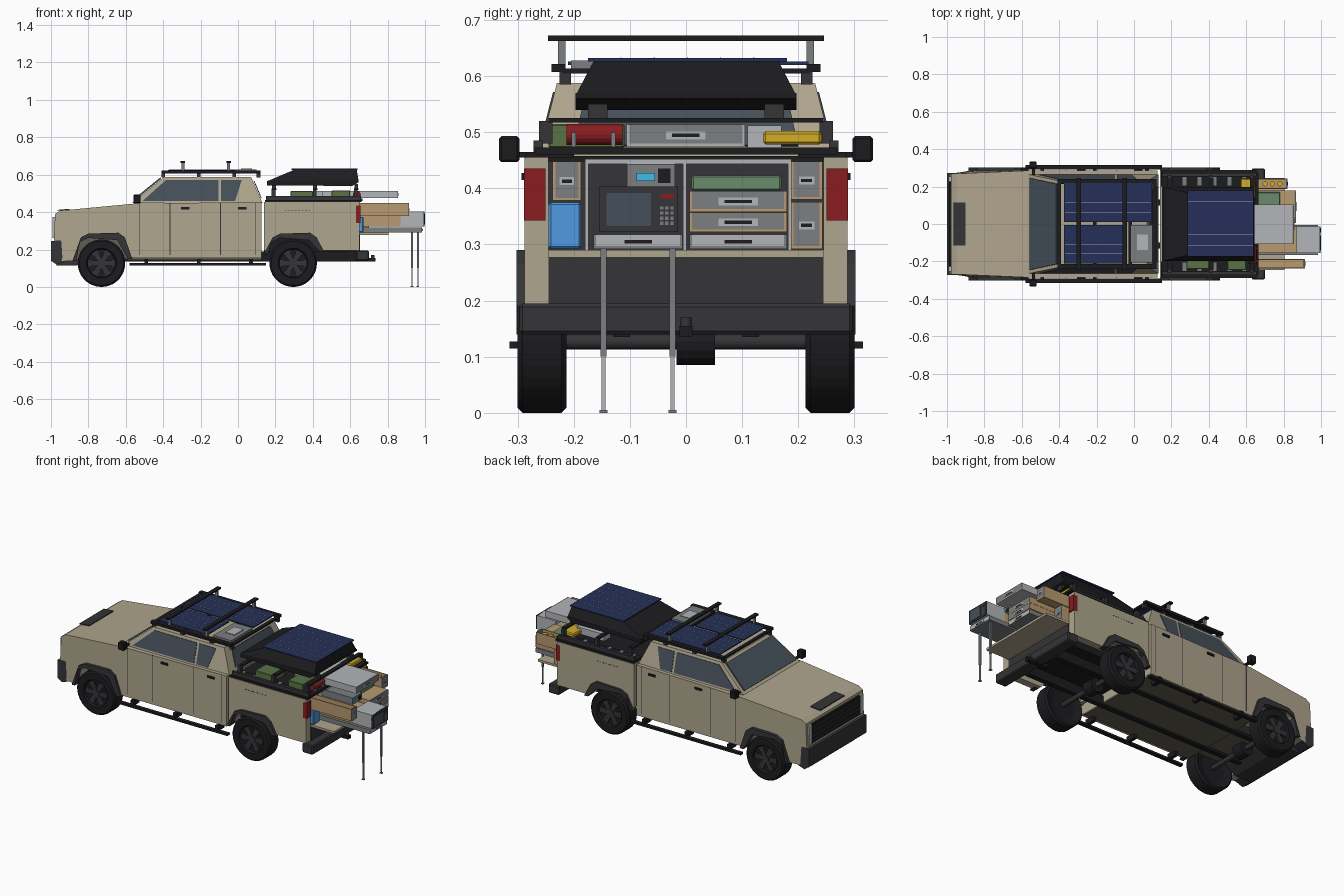
import bpy, bmesh, math
from mathutils import Vector, Matrix

if "Cube" in bpy.data.objects:
    bpy.data.objects.remove(bpy.data.objects["Cube"])

def mat(name, c):
    m = bpy.data.materials.new(name)
    m.diffuse_color = (*c, 1)
    m.use_nodes = True
    m.node_tree.nodes["Principled BSDF"].inputs["Base Color"].default_value = m.diffuse_color
    return m
TAN = mat("tan", (.43, .38, .27)); BLACK = mat("black", (.012, .012, .014)); DARK = mat("dark", (.035, .035, .04))
GLASS = mat("glass", (.06, .08, .10)); SOLAR = mat("solar", (.018, .03, .10)); LINE = mat("line", (.35, .4, .5))
GREY = mat("grey", (.20, .21, .22)); LIGHT = mat("light", (.45, .46, .48)); WOOD = mat("wood", (.48, .32, .16))
RED = mat("red", (.25, .012, .015)); BLUE = mat("blue", (.08, .32, .75)); GREEN = mat("green", (.10, .17, .06))
YELLOW = mat("yellow", (.65, .42, .02)); CYAN = mat("cyan", (.05, .5, .8)); OLIVE = mat("olive", (.12, .11, .08))
SAGE = mat("sage", (.14, .26, .15))

def finish(name, bm, m, bevel=0):
    bmesh.ops.recalc_face_normals(bm, faces=bm.faces)
    if bevel:
        bmesh.ops.bevel(bm, geom=bm.edges[:], offset=bevel, segments=1, affect='EDGES')
    me = bpy.data.meshes.new(name)
    bm.to_mesh(me); bm.free()
    me.materials.append(m)
    ob = bpy.data.objects.new(name, me)
    bpy.context.collection.objects.link(ob)
    return ob

def slab(name, pts, vec, m, bevel=0):
    """Polygon in space extruded along a vector."""
    bm = bmesh.new()
    f = bm.faces.new([bm.verts.new(p) for p in pts])
    r = bmesh.ops.extrude_face_region(bm, geom=[f])
    bmesh.ops.translate(bm, vec=Vector(vec), verts=[v for v in r['geom'] if isinstance(v, bmesh.types.BMVert)])
    return finish(name, bm, m, bevel)

def prism(name, xz, y0, y1, m, bevel=0):
    return slab(name, [(x, y0, z) for x, z in xz], (0, y1 - y0, 0), m, bevel)

def box(name, x0, x1, y0, y1, z0, z1, m, bevel=0):
    return prism(name, [(x0, z0), (x1, z0), (x1, z1), (x0, z1)], y0, y1, m, bevel)

def pair(name, x0, x1, y0, y1, z0, z1, m, bevel=0):
    box(name + "_left", x0, x1, y0, y1, z0, z1, m, bevel)
    box(name + "_right", x0, x1, -y1, -y0, z0, z1, m, bevel)

def cyl(name, p, q, r, m, n=16):
    bm = bmesh.new()
    p, q = Vector(p), Vector(q)
    d = q - p
    bmesh.ops.create_cone(bm, cap_ends=True, segments=n, radius1=r, radius2=r, depth=d.length,
        matrix=Matrix.Translation((p + q) / 2) @ d.to_track_quat('Z', 'Y').to_matrix().to_4x4())
    return finish(name, bm, m)

def frustum(name, b, t, m):
    """b and t: x0, x1, half width, z of the base and the top."""
    bm = bmesh.new()
    v = [bm.verts.new(p) for x0, x1, y, z in (b, t) for p in ((x0, -y, z), (x1, -y, z), (x1, y, z), (x0, y, z))]
    for f in [(0, 1, 2, 3), (4, 5, 6, 7)] + [(i, (i + 1) % 4, (i + 1) % 4 + 4, i + 4) for i in range(4)]:
        bm.faces.new([v[i] for i in f])
    return finish(name, bm, m)

# cab lower body with notched wheel openings and a narrowed nose
cab = prism("cab_body", [(-.985, .24), (-.978, .39), (-.95, .408), (-.56, .445), (.125, .455), (.125, .155), (-.59, .155),
    (-.645, .25), (-.80, .262), (-.845, .24), (-.87, .14), (-.96, .14)], -.286, .286, TAN)
for v in cab.data.vertices:
    if v.co.x < -.94: v.co.y *= .94
box("front_inner_body", -.90, -.56, -.19, .19, .15, .30, OLIVE)
box("cab_floor", -.59, .125, -.26, .26, .145, .16, OLIVE)
frustum("cabin", (-.565, .13, .265, .45), (-.395, .07, .23, .588), TAN)

# windows lying on the sloped cabin sides
def side_y(z): return .265 - (z - .45) * .254
for s in (-1, 1):
    for n, pts in (("front_window", [(-.51, .46), (-.105, .46), (-.105, .572), (-.385, .572)]),
                   ("rear_window", [(-.09, .46), (-.015, .46), (.02, .572), (-.09, .572)])):
        slab(n, [(x, s * (side_y(z) - .002), z) for x, z in pts], (0, s * .005, 0), GLASS)
    for x in (-.53, -.365, -.095, .09):
        box("door_seam", x, x + .003, s * .2865 - .001, s * .2865 + .001, .17, .45, DARK)
    for x in (-.305, 0):
        box("door_handle", x, x + .045, s * .289 - .004, s * .289 + .004, .415, .427, BLACK)
    box("mirror_arm", -.545, -.53, s * .285 - .03, s * .285 + .03, .455, .465, BLACK)
    box("mirror", -.56, -.52, s * .315 - .018, s * .315 + .018, .447, .493, BLACK, .004)
    # side steps
    box("side_step", -.58, .15, s * .303 - .012, s * .303 + .012, .115, .127, BLACK)
    for x in (-.5, -.22, .06):
        box("step_bracket", x, x + .02, s * .27 - .03, s * .27 + .03, .12, .15, BLACK)
slab("windshield", [(-.553, -.245, .463), (-.553, .245, .463), (-.41, .215, .579), (-.41, -.215, .579)], (-.006, 0, .006), GLASS)
slab("back_glass", [(.122, -.2, .475), (.122, .2, .475), (.084, .18, .565), (.084, -.18, .565)], (.004, 0, .002), GLASS)

# nose: vent, grille, headlights, bumper, skid plate
slab("hood_vent", [(-.965, -.115, .407), (-.90, -.115, .413), (-.90, .115, .413), (-.965, .115, .407)], (0, 0, .005), DARK)
box("grille", -.99, -.97, -.225, .225, .262, .375, BLACK)
for i in range(4):
    box("grille_bar", -.993, -.985, -.22, .22, .277 + i * .026, .283 + i * .026, DARK)
pair("headlight", -.991, -.97, .228, .255, .262, .375, LIGHT)
prism("front_bumper", [(-1, .245), (-.94, .25), (-.89, .2), (-.89, .15), (-.97, .12), (-1, .14)], -.272, .272, DARK)
prism("skid_plate", [(-.97, .115), (-.86, .115), (-.80, .15), (-.97, .15)], -.2, .2, DARK)

# wheels, flares and axles
def wheel(name, cx, s):
    bm = bmesh.new()
    prof = [(0, .225), (.075, .225), (.118, .213), (.127, .222), (.127, .291), (.118, .30), (.08, .30), (.074, .285), (0, .28)]
    vs = [bm.verts.new((cx + r, s * y, .127)) for r, y in prof]
    es = [bm.edges.new(e) for e in zip(vs, vs[1:])]
    bmesh.ops.spin(bm, geom=vs + es, cent=(cx, 0, .127), axis=(0, 1, 0), angle=2 * math.pi, steps=36)
    bmesh.ops.remove_doubles(bm, verts=bm.verts, dist=1e-4)
    finish(name, bm, BLACK)
    for i in range(6):
        a = i * math.pi / 3
        d, t = Vector((math.cos(a), 0, math.sin(a))), Vector((-math.sin(a), 0, math.cos(a)))
        c = Vector((cx, s * .28, .127))
        slab(name + "_spoke", [c + d * .015 - t * .012, c + d * .072 - t * .018, c + d * .072 + t * .018, c + d * .015 + t * .012],
             (0, s * .012, 0), DARK)
    cyl(name + "_hub", (cx, s * .27, .127), (cx, s * .297, .127), .022, DARK)

flare = [(-.885, .14), (-.84, .265), (-.80, .285), (-.64, .29), (-.605, .265), (-.565, .15), (-.59, .15), (-.645, .25),
         (-.80, .262), (-.845, .24), (-.865, .14)]
for n, cx in (("front", -.73), ("rear", .295)):
    for s in (-1, 1):
        wheel(n + "_wheel", cx, s)
        prism(n + "_flare", [(x + cx + .73, z if z > .2 else z + .04 * (cx > 0)) for x, z in flare], s * .265, s * .302, DARK)
    cyl(n + "_axle", (cx, -.23, .127), (cx, .23, .127), .014, DARK)
    cyl(n + "_differential", (cx, -.017, .127), (cx, .052, .127), .042, BLACK)

# cargo bed
side = [(.14, .455), (.65, .455), (.65, .195), (.43, .195), (.38, .25), (.225, .262), (.18, .24), (.16, .195), (.14, .195)]
for s in (-1, 1):
    prism("bed_side", side, s * .245, s * .288, TAN)
    for i in range(8):
        box("bed_side_slot", .25 + i * .018, .26 + i * .018, s * .288 - .001, s * .288 + .001, .408, .411, DARK)
pair("tail_light", .63, .656, .25, .289, .343, .435, RED)
box("bed_front", .14, .16, -.25, .25, .2, .455, TAN)
box("bed_underbody", .14, .645, -.2, .2, .19, .28, BLACK)
box("rear_panel", .60, .652, -.245, .245, .195, .283, DARK)
box("tailgate", .65, .805, -.245, .245, .277, .29, TAN)
box("rear_bumper", .63, .70, -.297, .297, .14, .195, DARK, .006)
box("hitch_receiver", .60, .735, -.012, .012, .135, .155, BLACK)
cyl("hitch_ball", (.72, 0, .15), (.72, 0, .17), .01, DARK)
box("chassis_rail_left", -.85, .63, .10, .13, .135, .19, BLACK)
box("chassis_rail_right", -.85, .63, -.13, -.10, .135, .19, BLACK)

# bed cover and rack
box("bed_cover", .15, .64, -.245, .245, .448, .458, BLACK)
pair("bed_rail", .145, .66, .20, .285, .455, .465, BLACK)
pair("bed_rail_cap", .15, .655, .255, .272, .465, .485, DARK)
box("rear_rack_bar", .635, .665, -.27, .27, .46, .473, BLACK)
for i in range(6):
    pair("rail_slat", .18 + i * .08, .20 + i * .08, .205, .25, .465, .472, GREY)
for x in (.18, .40, .62):
    box("rack_crossbar", x, x + .025, -.245, .245, .517, .525, BLACK)
    pair("rack_post", x, x + .02, .238, .262, .48, .52, DARK)
    pair("tent_foot", x + .002, x + .022, .14, .175, .52, .55, DARK)

# hard shell tent with a solar lid
prism("tent_base", [(.155, .543), (.61, .54), (.645, .56), (.645, .57), (.155, .565)], -.197, .197, BLACK)
frustum("tent_shell", (.155, .645, .197, .565), (.30, .635, .165, .626), BLACK)

def solar(name, x0, x1, y0, y1, z, n):
    box(name, x0, x1, y0, y1, z - .006, z, SOLAR)
    for i in range(1, n):
        y = y0 + (y1 - y0) * i / n
        box(name + "_line", x0 + .005, x1 - .005, y - .001, y + .001, z, z + .001, LINE)
solar("tent_solar_panel", .285, .64, -.175, .18, .632, 6)

# roof rack
pair("roof_rail", -.41, .12, .215, .24, .607, .622, BLACK)
for x in (-.41, -.22, -.03, .10):
    box("roof_slat", x, x + .02, -.22, .22, .605, .614, BLACK)
    pair("roof_foot", x, x + .02, .205, .225, .585, .61, DARK)
solar("roof_solar_a", -.375, .095, .01, .218, .626, 4)
solar("roof_solar_b", -.375, -.055, -.21, -.005, .626, 4)
box("roof_case", -.02, .10, -.205, -.005, .61, .628, GREY)
box("roof_case_lid", .015, .075, -.14, -.055, .628, .632, LIGHT)
for x in (-.295, -.05):
    box("upper_bar", x - .012, x + .012, -.246, .246, .663, .672, BLACK)
    pair("upper_post", x - .008, x + .008, .215, .228, .615, .665, GREY)

# gear on the bed
cyl("extinguisher", (.635, -.213, .496), (.635, -.113, .496), .019, RED)
for y in (-.2, -.13):
    box("extinguisher_strap", .615, .657, y - .004, y + .004, .474, .50, GREY)
box("fuel_can", .57, .65, .137, .242, .478, .502, YELLOW, .005)
box("ammo_box", .28, .40, -.24, -.13, .472, .512, GREEN, .003)
box("ammo_box_rear", .50, .60, -.245, -.11, .472, .515, GREEN, .003)
box("grey_crate", .42, .60, .11, .17, .472, .512, LIGHT)

# sliding storage: drawers are open wooden trays with grey fronts
def drawer(name, x1, y0, y1, z0, z1, front=GREY, body=WOOD, x0=.3, lid=False):
    t = .005
    box(name + "_floor", x0, x1, y0, y1, z0, z0 + t, body)
    box(name + "_wall_a", x0, x1, y0, y0 + t, z0, z1, body)
    box(name + "_wall_b", x0, x1, y1 - t, y1, z0, z1, body)
    box(name + "_front", x1 - .008, x1, y0, y1, z0, z1, front)
    if lid: box(name + "_lid", x0, x1 - .006, y0, y1, z1 - t, z1, body)
    c, h, w = (y0 + y1) / 2, (z0 + z1) / 2, min(.035, (y1 - y0) * .25)
    box(name + "_pull", x1 - .001, x1 + .002, c - w, c + w, h - .007, h + .007, LIGHT)
    box(name + "_pull_slot", x1, x1 + .003, c - w * .7, c + w * .7, h - .003, h + .003, BLACK)

drawer("top_tray", .855, -.106, .105, .475, .514, GREY, LIGHT, .45, True)
drawer("slim_left", .915, -.238, -.187, .378, .448)
drawer("slim_right", .82, .187, .243, .38, .448)
drawer("slim_right_low", .70, .187, .243, .292, .376)
for x in (.70, .74, .78):
    cyl("jar", (x, .215, .39), (x, .215, .44), .014, YELLOW)
box("water_box", .35, .67, -.245, -.187, .292, .375, BLUE, .004)
drawer("drawer_upper", .865, .006, .18, .358, .395, lid=True)
drawer("drawer_lower", .865, .006, .18, .322, .357, lid=True)
drawer("slide_left", .985, -.165, -.006, .292, .318, LIGHT, GREY, .3, True)
drawer("slide_right", .865, .006, .18, .292, .318, LIGHT, GREY, .3, True)
box("green_case", .5, .78, .01, .17, .396, .423, SAGE, .003)
frame = [(-.18, -.174, .29), (.182, .188, .29), (-.005, .001, .29), (-.18, .188, .443)]
for y0, y1, z0 in frame:
    box("storage_frame", .2, .652, y0, y1, z0, .452, LIGHT)
box("storage_back", .30, .31, -.245, .245, .29, .45, DARK)

# microwave and control unit on the long slide
box("microwave", .87, .993, -.155, -.014, .322, .403, LIGHT)
box("microwave_front", .985, .998, -.155, -.014, .322, .403, DARK)
box("microwave_window", .997, 1, -.142, -.062, .333, .392, GLASS)
for i in range(12):
    y, z = -.046 + i % 3 * .009, .335 + i // 3 * .009
    box("microwave_key", .997, 1, y, y + .006, z, z + .006, GREY)
box("microwave_display", .997, 1, -.045, -.022, .382, .39, RED)
box("power_unit", .62, .83, -.105, -.02, .403, .443, GREY)
box("power_display", .828, .833, -.088, -.055, .413, .427, CYAN)
box("power_grille", .828, .832, -.05, -.028, .41, .435, BLACK)
box("slide_board", .35, .88, -.155, -.014, .322, .38, WOOD)

# support legs
for x, y in ((.93, -.147), (.962, -.024)):
    box("leg_upper", x - .005, x + .005, y - .005, y + .005, .10, .295, GREY)
    box("leg_lower", x - .003, x + .003, y - .0035, y + .0035, .004, .12, LIGHT)
    box("leg_foot", x - .007, x + .007, y - .007, y + .007, 0, .005, GREY)
